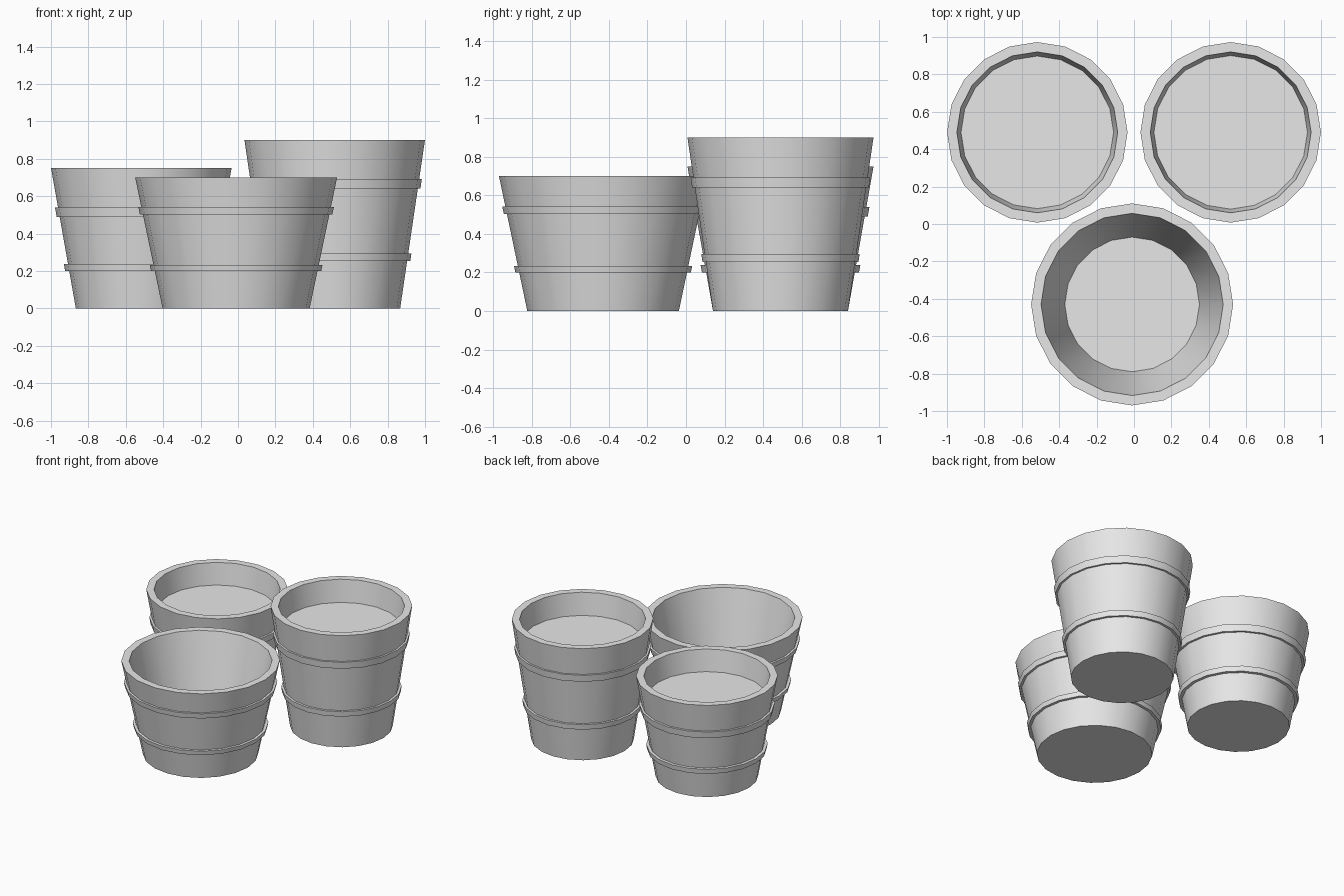
import bpy
import bmesh
from math import sin, cos, tau, radians

SIDES = 20

if "Cube" in bpy.data.objects:
    bpy.data.objects.remove(bpy.data.objects["Cube"])

grey = bpy.data.materials.new("plain_grey")
grey.use_nodes = True
grey.diffuse_color = (0.8, 0.8, 0.8, 1)
grey.node_tree.nodes["Principled BSDF"].inputs["Base Color"].default_value = (0.8, 0.8, 0.8, 1)


def lathe(name, profile, centre, closed=False):
    """Turn (radius, height) points about z; cap the ends or close the loop."""
    bm = bmesh.new()
    rings = [[bm.verts.new((r * cos(tau * i / SIDES), r * sin(tau * i / SIDES), z))
              for i in range(SIDES)] for r, z in profile]
    pairs = list(zip(rings, rings[1:]))
    if closed:
        pairs.append((rings[-1], rings[0]))
    else:
        bm.faces.new(rings[0][::-1])
        if len(rings) > 1:
            bm.faces.new(rings[-1])
    for a, b in pairs:
        for i in range(SIDES):
            j = (i + 1) % SIDES
            bm.faces.new((a[i], a[j], b[j], b[i]))
    if len(rings) > 1:
        bmesh.ops.recalc_face_normals(bm, faces=bm.faces)
    else:
        bmesh.ops.reverse_faces(bm, faces=bm.faces)
    mesh = bpy.data.meshes.new(name)
    bm.to_mesh(mesh)
    bm.free()
    mesh.materials.append(grey)
    obj = bpy.data.objects.new(name, mesh)
    obj.location = (*centre, 0)
    bpy.context.collection.objects.link(obj)
    bpy.ops.object.select_all(action='DESELECT')
    obj.select_set(True)
    bpy.context.view_layer.objects.active = obj
    bpy.ops.object.shade_smooth_by_angle(angle=radians(30))
    return obj


def bucket(name, centre, height, r_base, r_top, r_mouth, r_floor, bands, fill=None):
    floor = 0.1
    # tapered tub with wall thickness
    lathe(name + "_tub", [(r_base, 0), (r_top, height), (r_mouth, height), (r_floor, floor)], centre)
    # two hoops following the taper
    slope = (r_top - r_base) / height
    for label, (low, high, proud) in zip(("lower", "upper"), bands):
        def wall(z):
            return r_base + slope * z
        lathe(f"{name}_{label}_hoop",
              [(wall(low) - 0.01, low), (wall(low) + proud, low),
               (wall(high) + proud, high), (wall(high) - 0.01, high)], centre, closed=True)
    # level surface of the contents
    if fill:
        t = (fill - floor) / (height - floor)
        lathe(name + "_filling", [(r_floor + t * (r_mouth - r_floor), fill)], centre)


bucket("back_right_bucket", (-0.517, 0.49), 0.75, 0.35, 0.4825, 0.43, 0.34,
       [(0.2, 0.238, 0.022), (0.49, 0.54, 0.016)], fill=0.59)
bucket("back_left_bucket", (0.517, 0.49), 0.9, 0.35, 0.4825, 0.43, 0.335,
       [(0.255, 0.295, 0.017), (0.64, 0.692, 0.014)], fill=0.735)
bucket("front_bucket", (-0.01, -0.43), 0.7, 0.393, 0.54, 0.487, 0.36,
       [(0.2, 0.233, 0.02), (0.503, 0.542, 0.016)])
